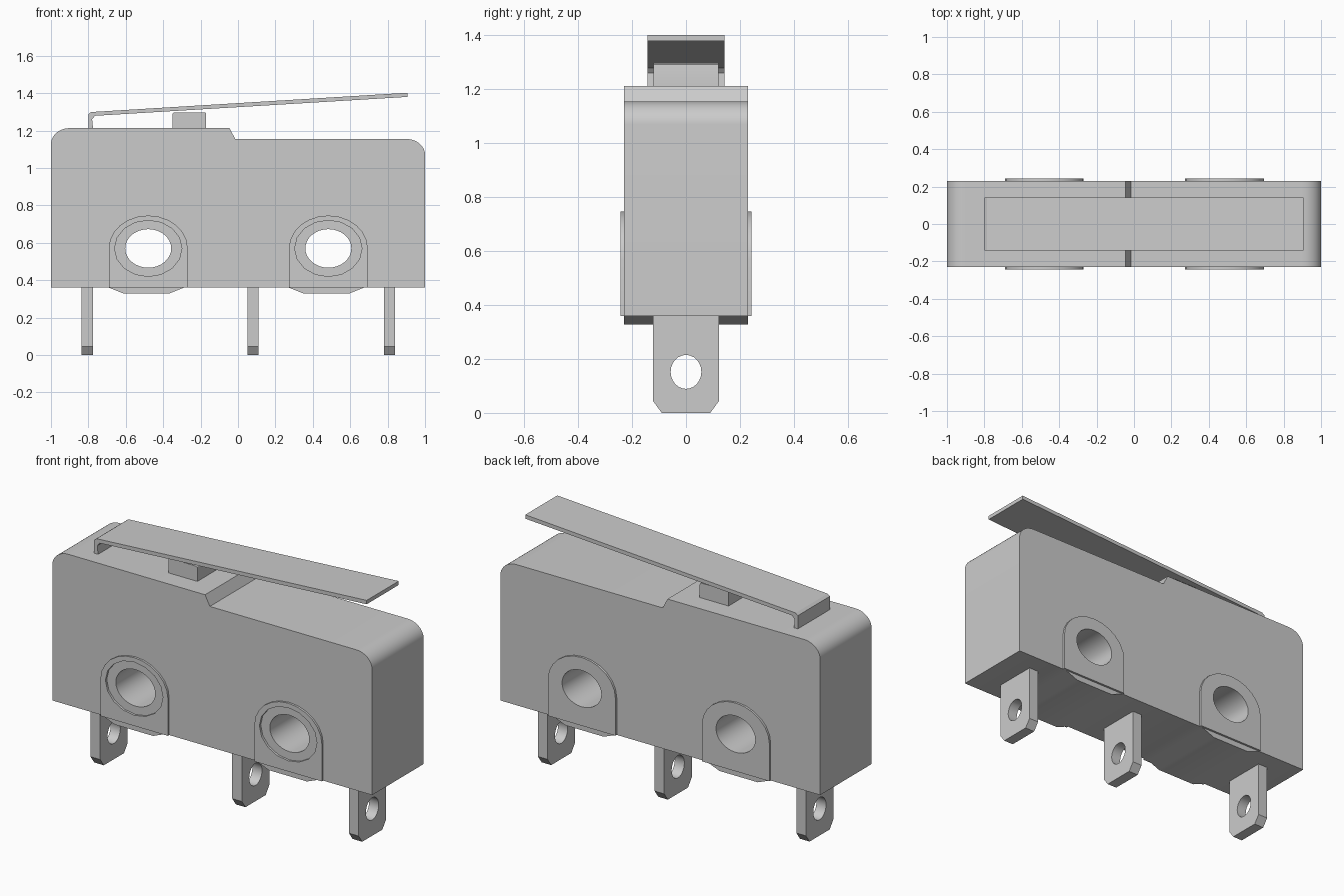
import bpy
from math import sin, cos, pi, radians

cube = bpy.data.objects.get("Cube")
if cube:
    bpy.data.objects.remove(cube, do_unlink=True)

# One plain grey for every part
GREY = (0.6, 0.6, 0.6, 1.0)
grey = bpy.data.materials.new("plain_grey")
grey.use_nodes = True
grey.diffuse_color = GREY
grey.node_tree.nodes["Principled BSDF"].inputs["Base Color"].default_value = GREY


def arc(cx, cz, rx, rz, start, end, steps):
    """Points along an elliptical arc, angles in degrees."""
    angles = [radians(start + (end - start) * i / steps) for i in range(steps + 1)]
    return [(cx + rx * cos(a), cz + rz * sin(a)) for a in angles]


def ellipse(cx, cz, rx, rz, steps=32):
    return arc(cx, cz, rx, rz, 0, 360, steps)[:-1]


def plate(name, loops, thickness, location=(0, 0, 0), turn=0):
    """Upright plate from an outline and its holes; turn=90 faces it sideways."""
    curve = bpy.data.curves.new(name, "CURVE")
    curve.dimensions = "2D"
    curve.fill_mode = "BOTH"
    curve.extrude = thickness / 2
    for loop in loops:
        spline = curve.splines.new("POLY")
        spline.points.add(len(loop) - 1)
        for point, (u, v) in zip(spline.points, loop):
            point.co = (u, v, 0, 1)
        spline.use_cyclic_u = True
    obj = bpy.data.objects.new(name, curve)
    bpy.context.collection.objects.link(obj)
    obj.location = location
    obj.rotation_euler = (pi / 2, 0, radians(turn))
    bpy.ops.object.select_all(action="DESELECT")
    obj.select_set(True)
    bpy.context.view_layer.objects.active = obj
    bpy.ops.object.convert(target="MESH")
    obj = bpy.context.object
    obj.data.materials.clear()
    obj.data.materials.append(grey)
    bpy.ops.object.shade_smooth_by_angle(angle=radians(30))
    return obj


HALF_DEPTH, BASE, HOLE_Z = 0.23, 0.36, 0.57
PAD_DEPTH = 0.012
HOLES = {"right": -0.48, "left": 0.483}

# Case: stepped top, rounded upper corners, shallow feet under the holes
outline = [(-1, BASE)]
for x in HOLES.values():
    outline += [(x - 0.21, BASE), (x - 0.13, 0.328), (x + 0.11, 0.328), (x + 0.19, BASE)]
outline += [(1, BASE)]
outline += arc(0.9, 1.07, 0.1, 0.085, 0, 90, 10)
outline += [(-0.015, 1.155), (-0.045, 1.213)]
outline += arc(-0.9, 1.128, 0.1, 0.085, 90, 180, 10)
bores = [ellipse(x, HOLE_Z, 0.123, 0.103) for x in HOLES.values()]
plate("case", [outline] + bores, 2 * HALF_DEPTH)

# Arched pads around the holes, with a wider countersink at the front
for side, x in HOLES.items():
    arch = [(x - 0.211, BASE), (x + 0.211, BASE)]
    arch += arc(x, HOLE_Z, 0.211, 0.176, 0, 180, 12)
    offset = HALF_DEPTH + PAD_DEPTH / 2
    plate(f"front_pad_{side}", [arch, ellipse(x, HOLE_Z, 0.18, 0.15, 16)],
          PAD_DEPTH, (0, -offset, 0))
    plate(f"back_pad_{side}", [arch, ellipse(x, HOLE_Z, 0.123, 0.103)],
          PAD_DEPTH, (0, offset, 0))

# Three terminals with clipped lower corners and an eyelet
blade = [(-0.09, 0), (0.09, 0), (0.123, 0.045), (0.123, 0.37),
         (-0.123, 0.37), (-0.123, 0.045)]
eyelet = ellipse(0, 0.152, 0.057, 0.063, 24)
for name, x in (("right", -0.806), ("middle", 0.08), ("left", 0.81)):
    plate(f"terminal_{name}", [blade, eyelet], 0.06, (x, 0, 0), 90)

# Plunger under the lever
plunger = [(-0.35, 1.2), (-0.17, 1.2)]
plunger += arc(-0.18, 1.287, 0.01, 0.01, 0, 90, 3)
plunger += arc(-0.34, 1.287, 0.01, 0.01, 90, 180, 3)
plate("plunger", [plunger], 0.24)

# Bent sheet lever
lever = [(-0.8, 1.21), (-0.775, 1.21), (-0.78, 1.26), (-0.765, 1.279),
         (0.905, 1.38), (0.905, 1.402), (-0.785, 1.299), (-0.8, 1.288)]
plate("lever", [lever], 0.286)
